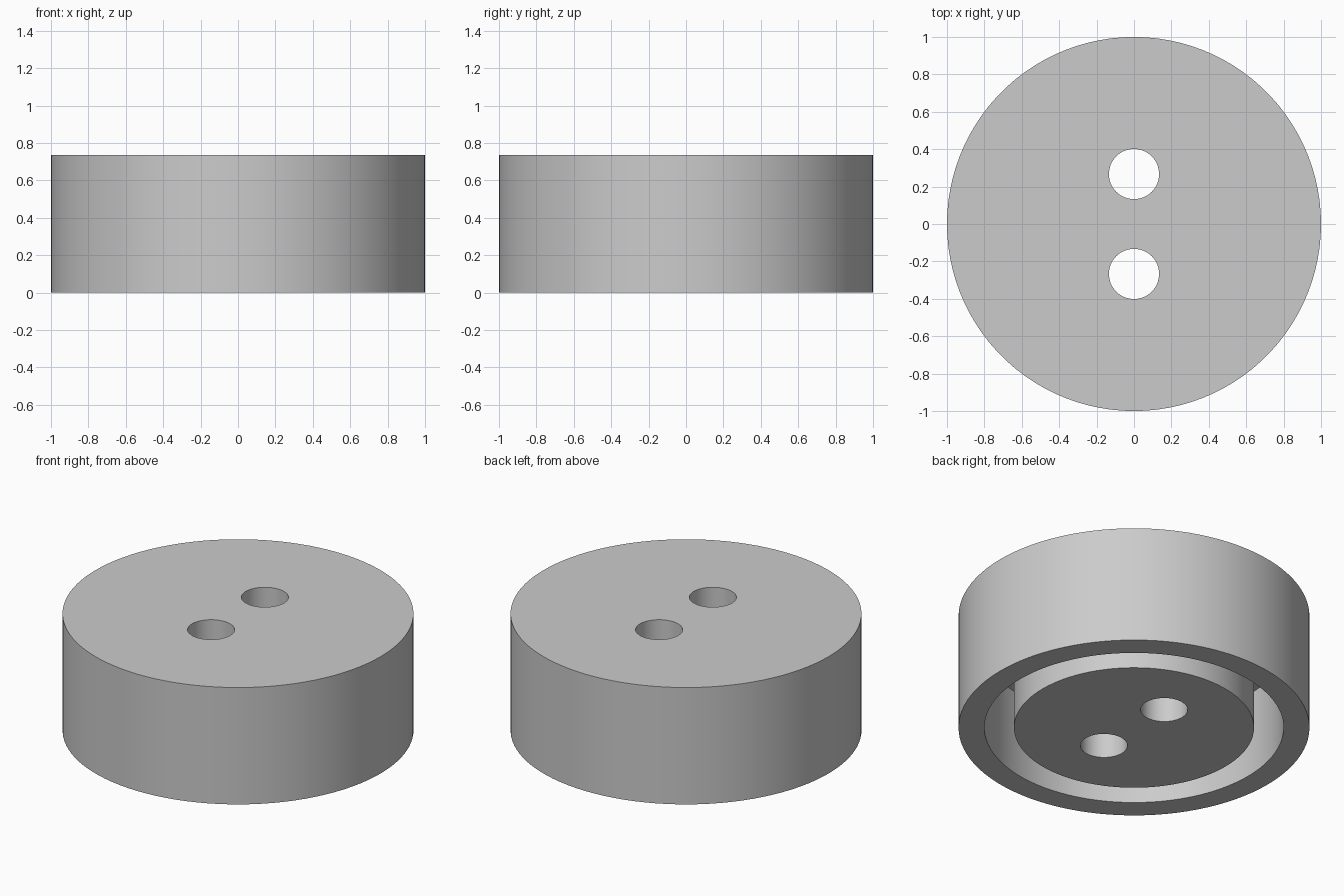
import bpy
import bmesh
import math
from mathutils import Matrix

cube = bpy.data.objects.get("Cube")
if cube:
    bpy.data.objects.remove(cube)

SIDES = 100
HEIGHT = 0.735
OUTER_R, GROOVE_R, CORE_R = 1.0, 0.853, 0.684
GROOVE_DEPTH = 0.533
HOLE_R, HOLE_Y = 0.134, 0.267

grey = bpy.data.materials.new("plain grey")
grey.use_nodes = True
colour = (0.6, 0.6, 0.6, 1)
grey.diffuse_color = colour
grey.node_tree.nodes["Principled BSDF"].inputs["Base Color"].default_value = colour


def make_object(name, bm):
    bmesh.ops.recalc_face_normals(bm, faces=bm.faces)
    mesh = bpy.data.meshes.new(name)
    bm.to_mesh(mesh)
    bm.free()
    mesh.materials.append(grey)
    obj = bpy.data.objects.new(name, mesh)
    bpy.context.collection.objects.link(obj)
    return obj


# Capped disc with a ring groove in its underside, turned from a profile
profile = [(CORE_R, 0), (CORE_R, GROOVE_DEPTH), (GROOVE_R, GROOVE_DEPTH),
           (GROOVE_R, 0), (OUTER_R, 0), (OUTER_R, HEIGHT)]
bm = bmesh.new()
rings = []
for r, z in profile:
    ring = bmesh.ops.create_circle(
        bm, segments=SIDES, radius=r, matrix=Matrix.Translation((0, 0, z)))
    rings.append(ring["verts"])
for a, b in zip(rings, rings[1:]):
    for i in range(SIDES):
        j = (i + 1) % SIDES
        bm.faces.new((a[i], a[j], b[j], b[i]))
bm.faces.new(rings[0])
bm.faces.new(rings[-1])
cap = make_object("grooved_cap", bm)

# Two round through holes
bm = bmesh.new()
for side in (-1, 1):
    bmesh.ops.create_cone(
        bm, cap_ends=True, segments=64, radius1=HOLE_R, radius2=HOLE_R,
        depth=HEIGHT * 2, matrix=Matrix.Translation((0, side * HOLE_Y, HEIGHT / 2)))
cutter = make_object("hole_cutter", bm)
cutter.hide_render = True
cutter.hide_viewport = True

cut = cap.modifiers.new("holes", "BOOLEAN")
cut.object = cutter
cut.operation = "DIFFERENCE"
cut.solver = "EXACT"
bpy.ops.object.select_all(action="DESELECT")
cap.select_set(True)
bpy.context.view_layer.objects.active = cap
bpy.ops.object.modifier_apply(modifier=cut.name)
bpy.data.objects.remove(cutter)
bpy.ops.object.shade_smooth_by_angle(angle=math.radians(30))
